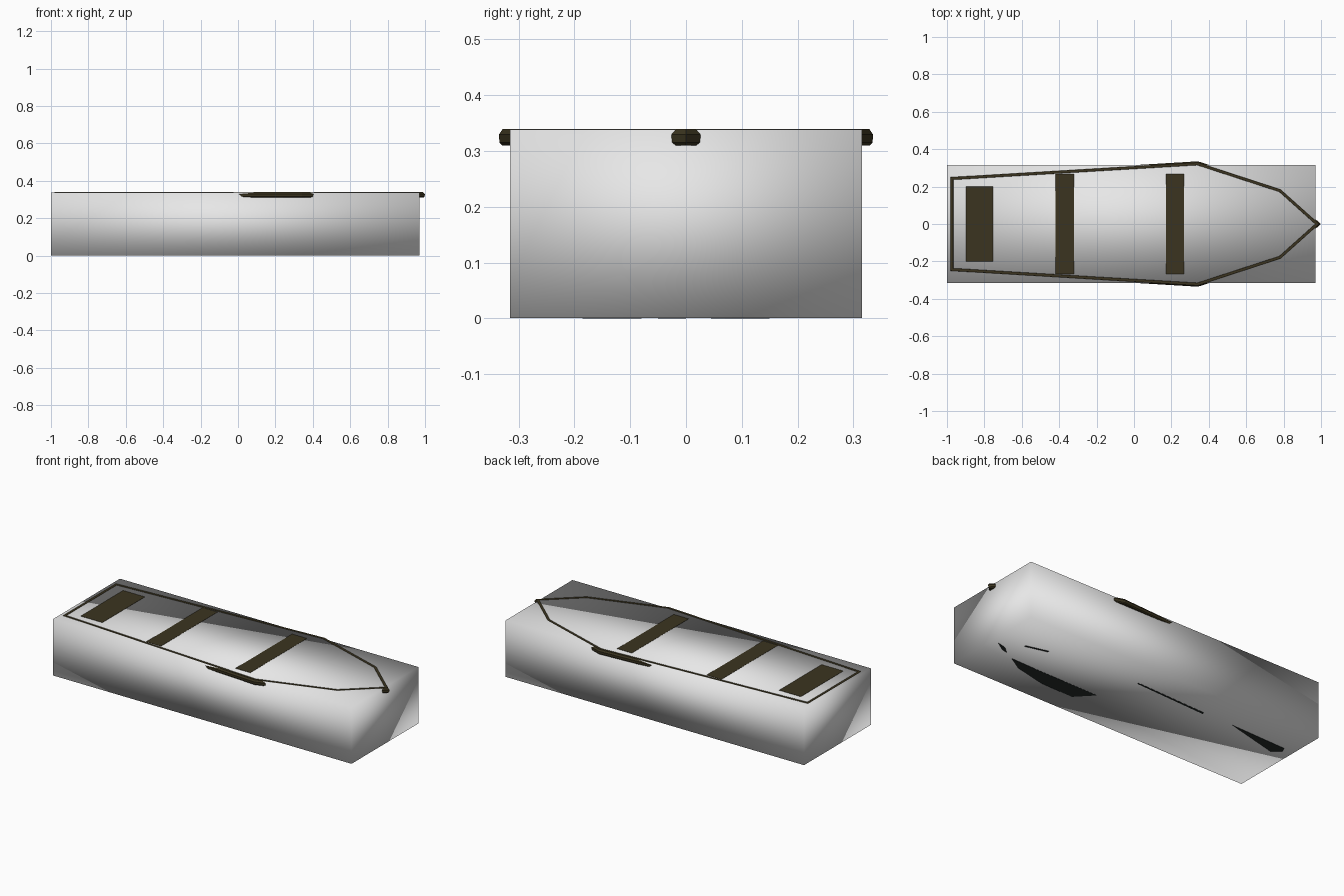
import bpy
import bmesh
from mathutils import Vector

if "Cube" in bpy.data.objects:
    bpy.data.objects.remove(bpy.data.objects["Cube"], do_unlink=True)


def material(name, color):
    mat = bpy.data.materials.new(name)
    mat.use_nodes = True
    mat.diffuse_color = (*color, 1)
    mat.node_tree.nodes["Principled BSDF"].inputs["Base Color"].default_value = (*color, 1)
    return mat


WHITE = material("pale grey", (0.8, 0.8, 0.8))
WOOD = material("dark brown wood", (0.043, 0.034, 0.014))
HULL = material("dark hull paint", (0.02, 0.026, 0.025))


def finish(bm, name, mat, smooth=False):
    bmesh.ops.recalc_face_normals(bm, faces=bm.faces)
    for face in bm.faces:
        face.smooth = smooth
    mesh = bpy.data.meshes.new(name)
    bm.to_mesh(mesh)
    bm.free()
    mesh.materials.append(mat)
    obj = bpy.data.objects.new(name, mesh)
    bpy.context.collection.objects.link(obj)
    return obj


def box(name, low, high, mat, smooth=False):
    bm = bmesh.new()
    bmesh.ops.create_cube(bm, size=1)
    for v in bm.verts:
        v.co = [a + (b - a) * (c + 0.5) for a, b, c in zip(low, high, v.co)]
    return finish(bm, name, mat, smooth)


def bridge(bm, ring_a, ring_b):
    n = len(ring_a)
    for i in range(n):
        j = (i + 1) % n
        bm.faces.new((ring_a[i], ring_a[j], ring_b[j], ring_b[i]))


def plate(name, points, z0, z1, mat):
    """Thin flat plate with a given plan outline."""
    bm = bmesh.new()
    low, high = ([bm.verts.new((x, y, z)) for x, y in points] for z in (z0, z1))
    bridge(bm, low, high)
    bm.faces.new(low)
    bm.faces.new(high)
    return finish(bm, name, mat)


# Plan outline of the gunwale: one side, mirrored around the bow point
side = [Vector(p) for p in ((-0.973, 0.243), (0.34, 0.3215), (0.78, 0.178))]
bow = Vector((0.979, 0))
outline = [Vector((p.x, -p.y)) for p in side] + [bow] + side[::-1]


def offset_outline(distance):
    """Outline moved outward with mitred corners."""
    points = []
    for i, p in enumerate(outline):
        d1 = (p - outline[i - 1]).normalized()
        d2 = (outline[(i + 1) % len(outline)] - p).normalized()
        n1, n2 = Vector((d1.y, -d1.x)), Vector((d2.y, -d2.x))
        points.append(p + (n1 + n2) * distance / (1 + n1.dot(n2)))
    return points


# Outer block: eight shared corners with soft shading
box("outer_block", (-1, -0.315, 0.001), (0.97, 0.315, 0.338), WHITE, smooth=True)

# Gunwale: bevelled section swept around the outline
section = [(-0.0065, 0.339), (0.007, 0.339), (0.0135, 0.329),
           (0.0125, 0.315), (0.008, 0.31), (-0.008, 0.31), (-0.012, 0.325)]
bm = bmesh.new()
rings = [[bm.verts.new((p.x, p.y, z)) for p in offset_outline(d)] for d, z in section]
for i, ring in enumerate(rings):
    bridge(bm, rings[i - 1], ring)
finish(bm, "gunwale", WOOD)

# Hull shell: outline narrowing towards a flat bottom, kept inside the block
bm = bmesh.new()
levels = [(0.98, 0.96, 0.325), (0.96, 0.9, 0.2), (0.93, 0.7, 0.08), (0.85, 0.4, 0.006)]
rings = [[bm.verts.new((p.x * sx, p.y * sy, z)) for p in outline] for sx, sy, z in levels]
for upper, lower in zip(rings, rings[1:]):
    bridge(bm, upper, lower)
bm.faces.new(rings[-1])
finish(bm, "hull", HULL)

# Parts of the hull bottom that show through the underside
patches = {
    "bow_keel_patch": [(0.93, 0), (0.87, -0.015), (0.83, -0.05), (0.87, -0.04)],
    "right_bilge_patch": [(0.77, -0.08), (0.59, -0.085), (0.18, -0.09),
                          (0.27, -0.185), (0.48, -0.18), (0.68, -0.135)],
    "left_bow_patch": [(0.8, 0.06), (0.67, 0.094), (0.67, 0.104), (0.8, 0.07)],
    "left_chine_patch": [(0.095, 0.14), (-0.37, 0.118), (-0.37, 0.132), (0.095, 0.15)],
    "left_stern_patch": [(-0.567, 0.128), (-0.9, 0.045), (-0.945, 0.085), (-0.93, 0.116)],
}
for name, points in patches.items():
    plate(name, points, 0, 0.004, HULL)

# Bench seats
for name, x0, x1, half in (("stern_seat", -0.898, -0.755, 0.2),
                           ("middle_seat", -0.42, -0.322, 0.267),
                           ("front_seat", 0.17, 0.268, 0.267)):
    box(name, (x0, -half, 0.315), (x1, half, 0.339), WOOD)
